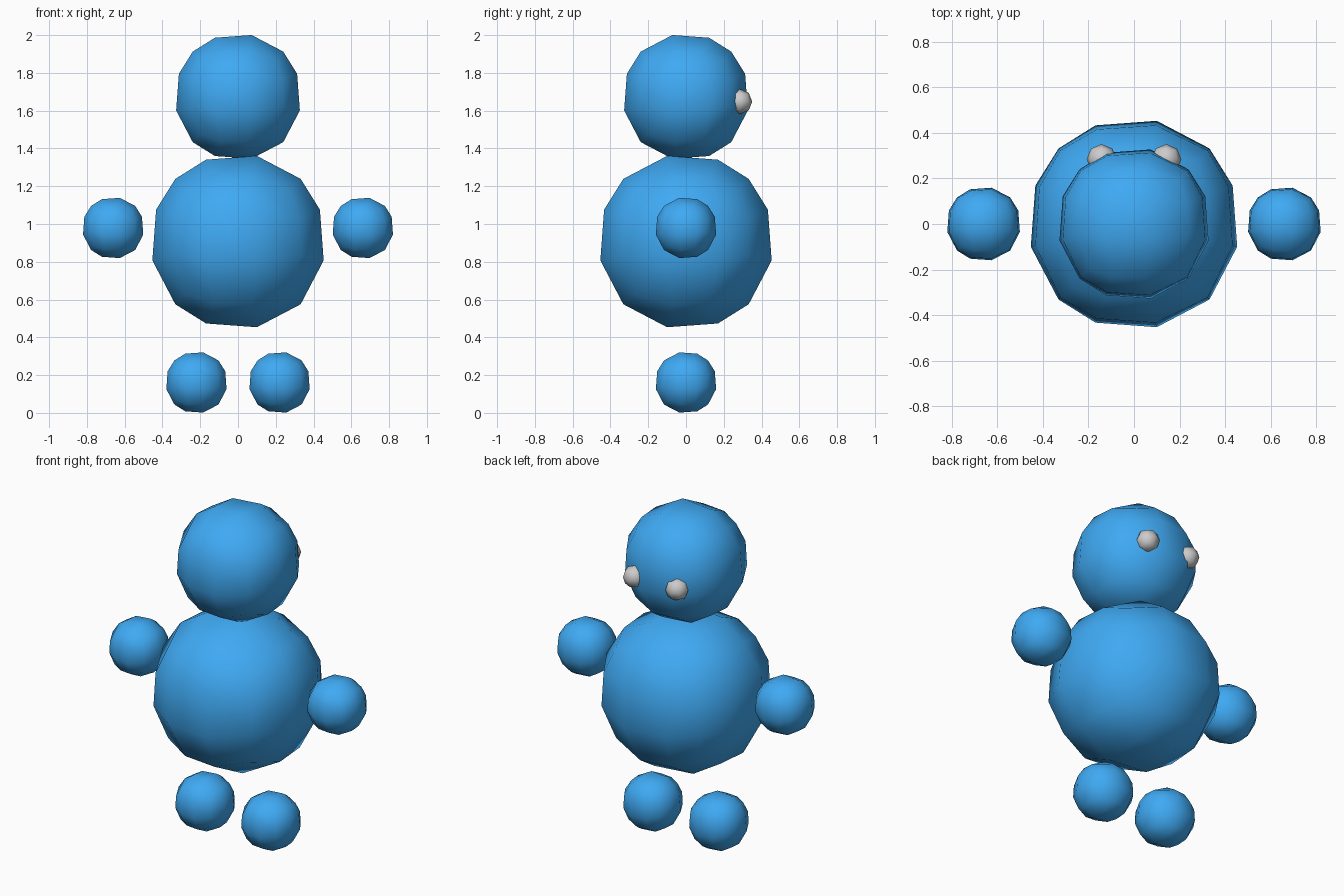
import bpy, bmesh
from mathutils import Vector

if "Cube" in bpy.data.objects:
    bpy.data.objects.remove(bpy.data.objects["Cube"])

blue = bpy.data.materials.new("blue")
blue.diffuse_color = (0.05, 0.4, 0.9, 1)
blue.use_nodes = True
blue.node_tree.nodes["Principled BSDF"].inputs["Base Color"].default_value = blue.diffuse_color

BALL_CUTS = (-1, -0.39, 0.22, 1)   # slightly uneven cuts of the cube
EYE_CUTS = (-1, 0, 1)
AXIS_SIGN = (1, -1, -1)


def cube_sphere(name, centre, radius, cuts, mat=None):
    """Cut a cube into a grid and push every point out to a sphere."""
    bm = bmesh.new()
    n = len(cuts)
    for a in range(3):
        b, c = (a + 1) % 3, (a + 2) % 3
        for side in (-1, 1):
            grid = []
            for u in cuts:
                row = []
                for v in cuts:
                    p = Vector((0, 0, 0))
                    p[a] = side
                    p[b] = u * AXIS_SIGN[b]
                    p[c] = v * AXIS_SIGN[c]
                    row.append(bm.verts.new(p.normalized() * radius))
                grid.append(row)
            for i in range(n - 1):
                for j in range(n - 1):
                    bm.faces.new((grid[i][j], grid[i + 1][j],
                                  grid[i + 1][j + 1], grid[i][j + 1]))
    bmesh.ops.remove_doubles(bm, verts=bm.verts[:], dist=radius * 0.001)
    bmesh.ops.recalc_face_normals(bm, faces=bm.faces[:])
    for f in bm.faces:
        f.smooth = True
    mesh = bpy.data.meshes.new(name)
    bm.to_mesh(mesh)
    bm.free()
    if mat:
        mesh.materials.append(mat)
    obj = bpy.data.objects.new(name, mesh)
    obj.location = centre
    bpy.context.collection.objects.link(obj)
    return obj


# Body and head
cube_sphere("body", (0, 0, 0.907), 0.475, BALL_CUTS, blue)
cube_sphere("head", (0, 0, 1.673), 0.343, BALL_CUTS, blue)

# Paired hands, feet and eyes
for label, s in (("left", -1), ("right", 1)):
    cube_sphere(label + "_hand", (s * 0.661, 0, 0.979), 0.167, BALL_CUTS, blue)
    cube_sphere(label + "_foot", (s * 0.22, 0, 0.161), 0.167, BALL_CUTS, blue)
    cube_sphere(label + "_eye", (s * 0.142, 0.285, 1.648), 0.066, EYE_CUTS)
